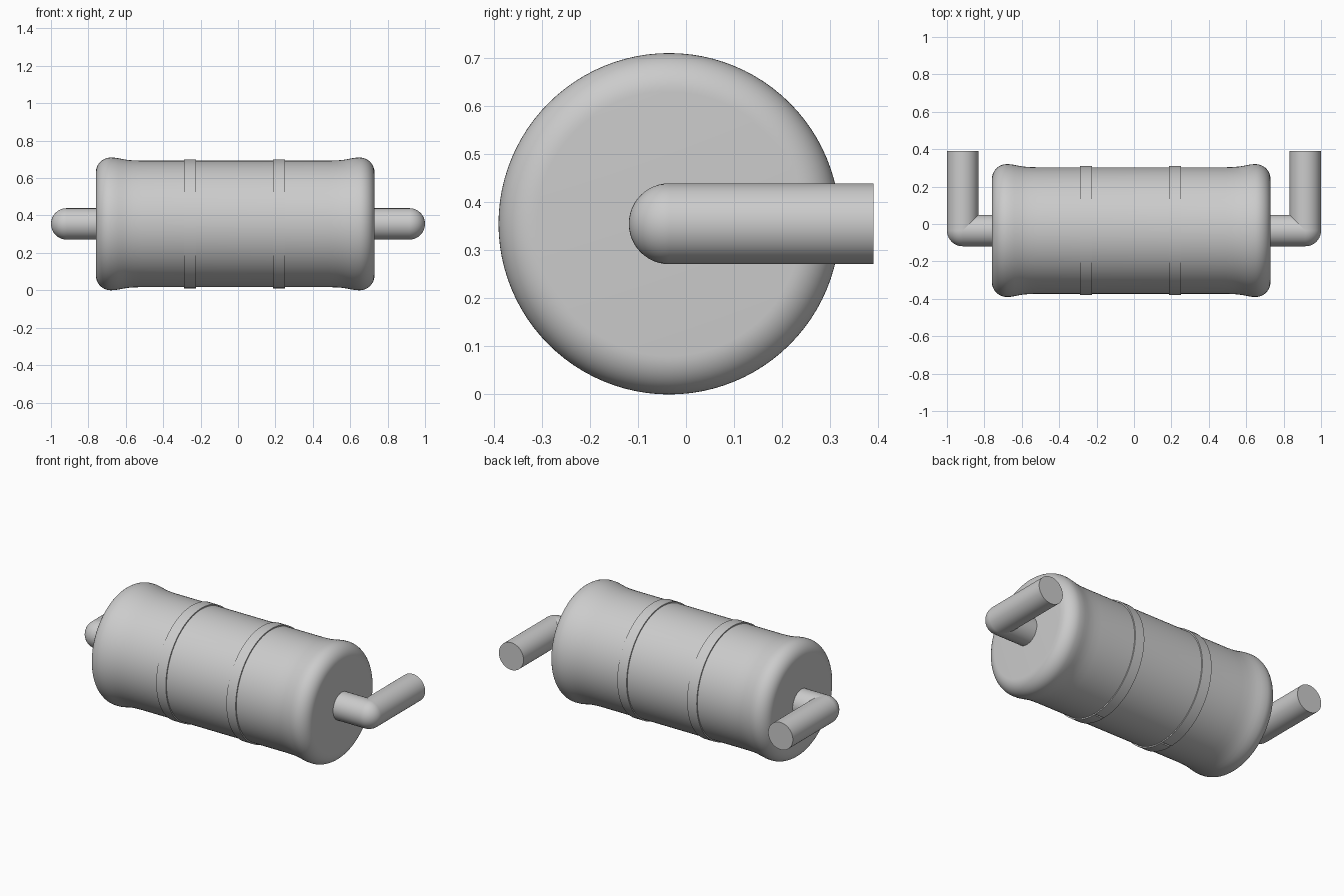
import bpy, bmesh, math
from mathutils import Matrix, Vector

if "Cube" in bpy.data.objects:
    bpy.data.objects.remove(bpy.data.objects["Cube"])

CY, CZ = -0.035, 0.355      # drum axis
MID = -0.015                # drum centre along x
SEG = 96

grey = bpy.data.materials.new("plain_grey")
grey.diffuse_color = (0.6, 0.6, 0.6, 1)
grey.use_nodes = True
grey.node_tree.nodes["Principled BSDF"].inputs["Base Color"].default_value = grey.diffuse_color


def finish(bm, name, angle=35):
    bmesh.ops.recalc_face_normals(bm, faces=bm.faces)
    mesh = bpy.data.meshes.new(name)
    bm.to_mesh(mesh)
    bm.free()
    mesh.materials.append(grey)
    ob = bpy.data.objects.new(name, mesh)
    bpy.context.collection.objects.link(ob)
    bpy.ops.object.select_all(action='DESELECT')
    ob.select_set(True)
    bpy.context.view_layer.objects.active = ob
    bpy.ops.object.shade_smooth_by_angle(angle=math.radians(angle))
    return ob


def lathe(profile, name, gap=0.0, closed=False):
    """Turn (x, radius) points about the drum axis, starting at the underside."""
    bm = bmesh.new()
    n = SEG if gap == 0 else SEG + 1
    rings = []
    for i in range(n):
        a = gap / 2 + (math.tau - gap) * i / SEG
        rings.append([bm.verts.new((x, CY + r * math.sin(a), CZ - r * math.cos(a)))
                      for x, r in profile])
    m = len(profile)
    for i in range(SEG):
        p, q = rings[i], rings[(i + 1) % n]
        for j in range(m if closed else m - 1):
            k = (j + 1) % m
            bm.faces.new((p[j], p[k], q[k], q[j]))
    if gap:                                   # close the strap ends
        bm.faces.new(rings[0])
        bm.faces.new(rings[-1])
    elif not closed:                          # flat end discs
        bm.faces.new([r[0] for r in rings])
        bm.faces.new([r[-1] for r in rings])
    return finish(bm, name)


# Drum: rounded rims flaring slightly out from a straight barrel
half = []
for i in range(13):
    a = math.pi / 2 * i / 12
    half.append((-0.665 - 0.08 * math.cos(a), 0.275 + 0.08 * math.sin(a)))
half += [(-0.645, 0.3542), (-0.625, 0.351), (-0.60, 0.346), (-0.575, 0.342),
         (-0.545, 0.3395), (-0.50, 0.338)]
profile = [(MID + x, r) for x, r in half] + [(MID - x, r) for x, r in reversed(half)]
lathe(profile, "drum")

# Straps: thin bands with a small split underneath
for name, x0, x1 in (("left_strap", -0.29, -0.225), ("right_strap", 0.187, 0.25)):
    lathe([(x0, 0.33), (x0, 0.345), (x1, 0.345), (x1, 0.33)], name,
          gap=0.03, closed=True)

# Pipes: leave the drum end, turn at a round elbow and run backwards
R, ELBOW, BACK = 0.084, 0.916, 0.39


def tube(bm, start, end):
    d = end - start
    rot = d.to_track_quat('Z', 'Y').to_matrix().to_4x4()
    bmesh.ops.create_cone(bm, cap_ends=True, segments=48, radius1=R, radius2=R,
                          depth=d.length,
                          matrix=Matrix.Translation((start + end) / 2) @ rot)


for name, s in (("left_pipe", -1), ("right_pipe", 1)):
    bm = bmesh.new()
    corner = Vector((s * ELBOW, CY, CZ))
    tube(bm, Vector((s * 0.70, CY, CZ)), corner)
    tube(bm, corner, Vector((s * ELBOW, BACK, CZ)))
    # drop the hidden caps inside the drum and elbow
    hidden = [f for f in bm.faces if len(f.verts) > 4
              and f.calc_center_median().y < BACK - 0.01]
    bmesh.ops.delete(bm, geom=hidden, context='FACES')
    bmesh.ops.create_uvsphere(bm, u_segments=48, v_segments=24, radius=R,
                              matrix=Matrix.Translation(corner))
    finish(bm, name)
